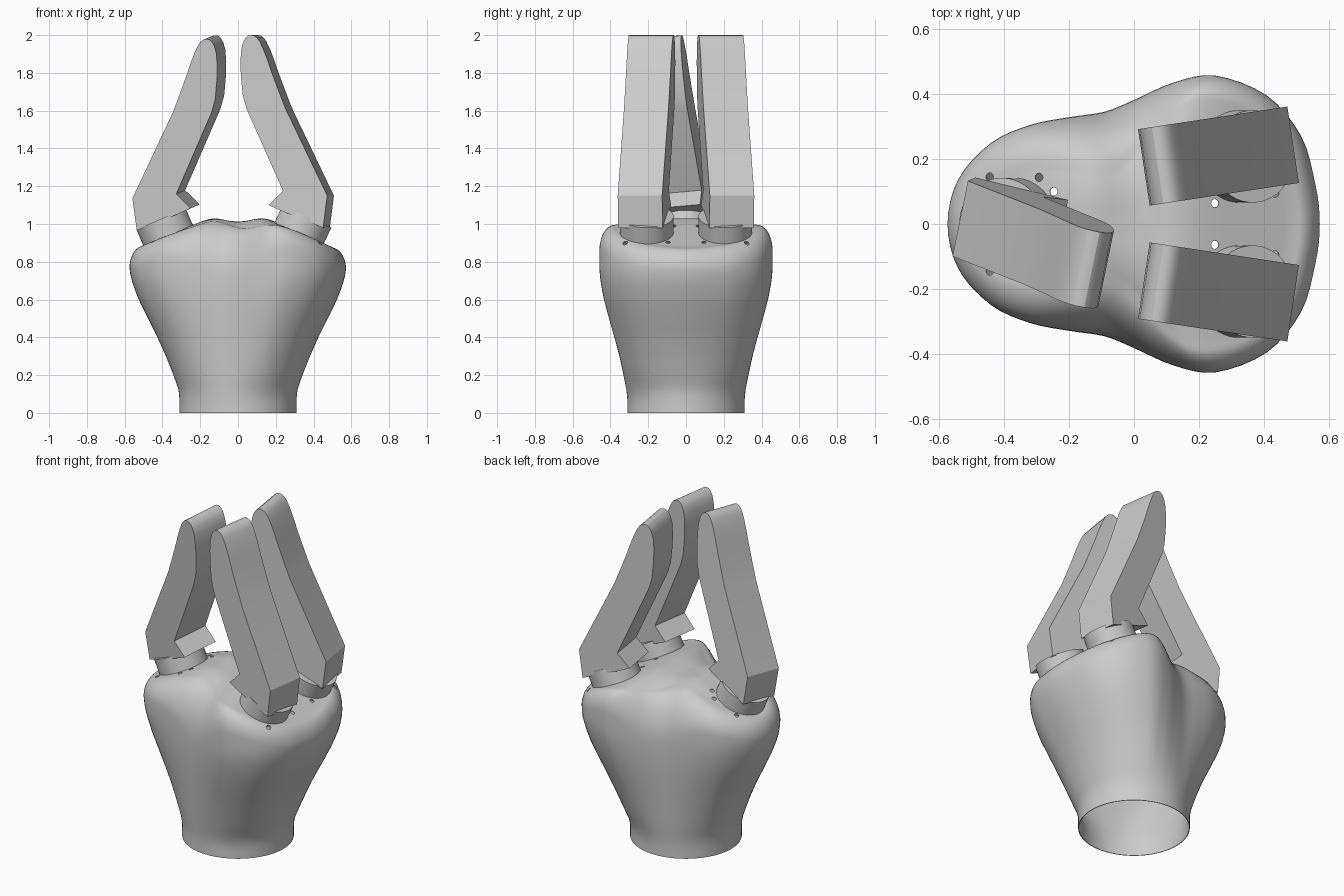
import bpy, bmesh
from math import sin, cos, pi, radians, atan2, exp, log
from mathutils import Vector, Matrix

if "Cube" in bpy.data.objects:
    bpy.data.objects.remove(bpy.data.objects["Cube"])


def make(name, bm, angle=35):
    me = bpy.data.meshes.new(name)
    bm.to_mesh(me)
    bm.free()
    ob = bpy.data.objects.new(name, me)
    bpy.context.collection.objects.link(ob)
    smooth(ob, angle)
    return ob


def smooth(ob, angle=35):
    bpy.ops.object.select_all(action='DESELECT')
    ob.select_set(True)
    bpy.context.view_layer.objects.active = ob
    bpy.ops.object.shade_smooth_by_angle(angle=radians(angle))


def spline(pts, n):
    out = []
    for i in range(len(pts)):
        p0, p1, p2, p3 = (Vector(pts[(i + k) % len(pts)]) for k in (-1, 0, 1, 2))
        for j in range(n):
            t = j / n
            out.append(0.5 * (2 * p1 + (p2 - p0) * t + (2 * p0 - 5 * p1 + 4 * p2 - p3) * t * t
                              + (3 * p1 - p0 - 3 * p2 + p3) * t ** 3))
    return out


def step(t):
    t = min(1, max(0, t))
    return t * t * (3 - 2 * t)


def valley(x):
    # strength of the side valleys between the lobes
    return exp(-((x + 0.08) / 0.19) ** 2)


def top_height(p):
    # two sloping finger seats with a shallow dip between them
    left = 0.94 + 0.43 * (p.x + 0.37)
    right = 0.955 - 0.47 * (p.x - 0.325)
    mid = 1.04 - 0.014 * (1 + cos(pi * min(1, abs(p.x) / 0.17)))
    h = -0.015 * log(sum(exp(-v / 0.015) for v in (left, right, mid)))
    return h - 1.5 * max(0, abs(p.y) - 0.06) ** 2 * valley(p.x)


# Palm: circular wrist lofted into a pear-shaped top, open at the bottom
half = [(.573, 0), (.56, .12), (.515, .27), (.41, .395), (.25, .457), (.12, .435), (0, .382),
        (-.09, .346), (-.2, .329), (-.32, .305), (-.44, .25), (-.54, .14), (-.575, 0)]
outline = spline(half + [(x, -y) for x, y in half[-2:0:-1]], 4)
inner = [Vector((p.x * .87, p.y * (.6 + .24 * step((p.x + .15) / .35) - .17 * valley(p.x))))
         for p in outline]
drops = [.12 + .17 * valley(p.x) * step(abs(p.y) / .25) for p in outline]
shape = list(zip(outline, inner, drops))
N = len(outline)
blend = [(0, 0), (.085, 0), (.13, .025), (.2, .12), (.3, .27), (.4, .44), (.5, .63), (.6, .815),
         (.68, .93), (.73, .98), (.77, 1), (2, 1)]


def blend_at(z):
    for (z0, b0), (z1, b1) in zip(blend, blend[1:]):
        if z <= z1:
            return b0 + (b1 - b0) * (z - z0) / (z1 - z0)


rings = []
for k in range(25):
    ring = []
    for p, i, d in shape:
        z = k / 24 * (top_height(i) - d)
        a = atan2(p.y, p.x)
        b = blend_at(z + (d - .12) * k / 24 * .6)
        by = b ** .75
        ring.append((.31 * cos(a) * (1 - b) + p.x * b, .31 * sin(a) * (1 - by) + p.y * by, z))
    rings.append(ring)
for k in range(1, 11):
    a = k / 10 * pi / 2
    rings.append([(*i.lerp(p, cos(a)), top_height(i) - d * (1 - sin(a))) for p, i, d in shape])
for s in (.92, .83, .74, .65, .56, .47, .38, .28, .19, .1):
    rings.append([(*(i * s), top_height(i * s)) for i in inner])
bm = bmesh.new()
vr = [[bm.verts.new(c) for c in r] for r in rings]
for a, b in zip(vr, vr[1:]):
    for j in range(N):
        k = (j + 1) % N
        bm.faces.new((a[j], a[k], b[k], b[j]))
centre = bm.verts.new((0, 0, top_height(Vector((0, 0)))))
for j in range(N):
    bm.faces.new((vr[-1][j], vr[-1][(j + 1) % N], centre))
palm = make("palm", bm)

# Seats: centre, outward direction, tilt and screw angles for each finger
seats = [("left", Vector((-.37, 0, .94)), 180, 23.3, (61, -61, 120, -120, 143, -143)),
         ("right_front", Vector((.325, -.208, .955)), 0, 25.2, (43, -43, 120)),
         ("right_back", Vector((.325, .208, .955)), 0, 25.2, (43, -43, -120))]


def seat_matrix(c, spin, tilt):
    return (Matrix.Translation(c) @ Matrix.Rotation(radians(spin), 4, 'Z')
            @ Matrix.Rotation(radians(tilt), 4, 'Y'))


# Screw holes round every seat, cut through the thin palm shell
bm = bmesh.new()
for _, c, spin, tilt, angles in seats:
    m = seat_matrix(c, spin, tilt)
    for deg in angles:
        a = radians(deg)
        bmesh.ops.create_cone(bm, cap_ends=True, segments=12, radius1=.013, radius2=.013, depth=.16,
                              matrix=m @ Matrix.Translation((.166 * cos(a), .166 * sin(a), 0)))
cutter = make("hole_cutter", bm)
cutter.hide_render = True
sol = palm.modifiers.new("shell", 'SOLIDIFY')
sol.thickness = 0.004
sol.offset = -1
boo = palm.modifiers.new("holes", 'BOOLEAN')
boo.operation = 'DIFFERENCE'
boo.solver = 'EXACT'
boo.object = cutter
bpy.context.view_layer.objects.active = palm
for mod in ("shell", "holes"):
    bpy.ops.object.modifier_apply(modifier=mod)
bpy.data.objects.remove(cutter)
smooth(palm)

# Finger side profile (x, z), extruded across its width
profile = [(.085, 2.0), (.07, 1.998), (.055, 1.986), (.042, 1.963), (.032, 1.925), (.027, 1.86),
           (.03, 1.78), (.04, 1.68), (.06, 1.61), (.255, 1.175), (.178, 1.10), (.245, 1.07),
           (.47, .98), (.492, 1.15), (.269, 1.61), (.23, 1.71), (.196, 1.8), (.17, 1.875),
           (.148, 1.93), (.13, 1.967), (.115, 1.987), (.1, 1.997)]


def finger(name, matrix):
    bm = bmesh.new()
    sides = [[bm.verts.new((x - .325, y, z - .955)) for x, z in profile] for y in (-.119, .119)]
    bm.faces.new(sides[0])
    bm.faces.new(sides[1][::-1])
    n = len(profile)
    for i in range(n):
        j = (i + 1) % n
        bm.faces.new((sides[0][j], sides[0][i], sides[1][i], sides[1][j]))
    bmesh.ops.recalc_face_normals(bm, faces=bm.faces[:])
    bm.transform(matrix)
    make(name, bm, 30)


for name, c, spin, tilt, _ in seats:
    # Round collar under the finger
    bm = bmesh.new()
    m = seat_matrix(c, spin, tilt)
    bmesh.ops.create_cone(bm, cap_ends=True, segments=48, radius1=.142, radius2=.142, depth=.115,
                          matrix=m @ Matrix.Translation((0, 0, .0375)))
    make(name + "_collar", bm)
    # Finger, turned about its seat
    if name == "left":
        axis = m.to_3x3() @ Vector((0, 0, 1))
        fm = (Matrix.Translation(c + Vector((0, 0, .01))) @ Matrix.Rotation(radians(-12.6), 4, axis)
              @ Matrix.Rotation(pi, 4, 'Z'))
    else:
        s = 1 if c.y > 0 else -1
        fm = (Matrix.Translation((c.x, s * .219, c.z)) @ Matrix.Rotation(radians(8.6 * s), 4, 'Z'))
    finger(name + "_finger", fm)
